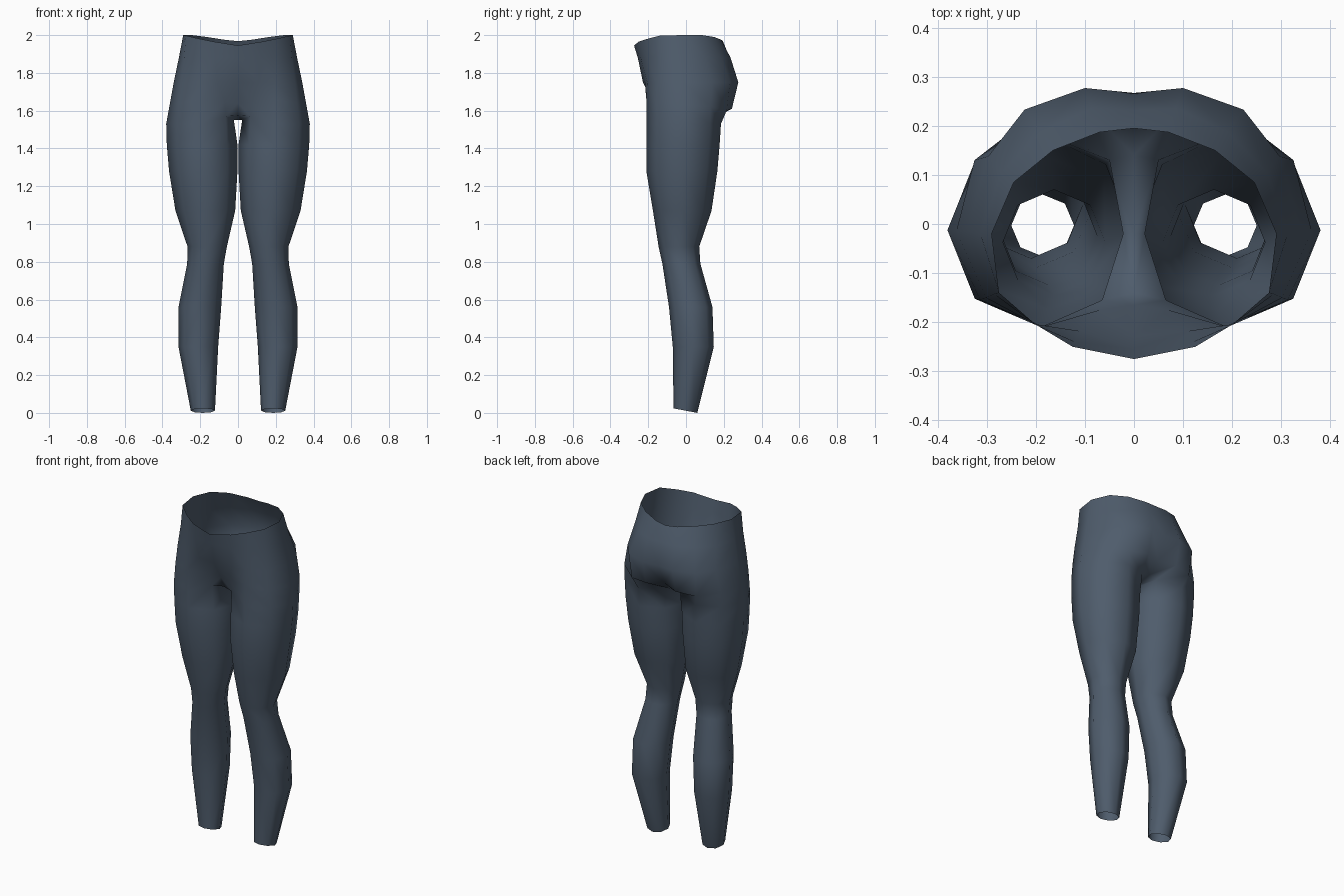
import bpy, bmesh, math

if "Cube" in bpy.data.objects:
    bpy.data.objects.remove(bpy.data.objects["Cube"])

mat = bpy.data.materials.new("slate blue fabric")
mat.diffuse_color = (0.078, 0.108, 0.150, 1)
mat.use_nodes = True
mat.node_tree.nodes["Principled BSDF"].inputs["Base Color"].default_value = mat.diffuse_color

bm = bmesh.new()


def ring(points):
    return [bm.verts.new(p) for p in points]


def loft(upper, lower, closed=False):
    n = len(upper)
    for i in range(n if closed else n - 1):
        j = (i + 1) % n
        bm.faces.new((upper[i], lower[i], lower[j], upper[j]))


def octagon(z, cx, hw, front, back, tilt=0.0):
    cy, hy = (front + back) / 2, (back - front) / 2
    pts = []
    for i in range(8):
        a = math.radians(-135 + 45 * i)
        pts.append((cx + hw * math.cos(a), cy + hy * math.sin(a), z - tilt * math.sin(a)))
    return pts


# Half hip rings, front centre -> outer side -> back centre
waist = ring([(0, -.275, 1.945), (.125, -.25, 1.965), (.20, -.205, 1.98), (.275, -.14, 1.997),
              (.29, -.02, 2.0), (.245, .085, 2.0), (.165, .15, 1.99), (.07, .187, 1.975), (0, .195, 1.968)])
hip = ring([(x, y, 1.88) for x, y in
            [(0, -.255), (.12, -.24), (.20, -.205), (.285, -.143), (.313, -.02),
             (.27, .105), (.19, .188), (.085, .236), (0, .232)]])
seat = ring([(x, y, 1.75) for x, y in
             [(0, -.228), (.11, -.218), (.195, -.205), (.302, -.15), (.34, -.015),
              (.297, .138), (.223, .233), (.1, .277), (0, .267)]])
groin = ring([(0, -.165, 1.64), (.07, -.175, 1.645), (.19, -.21, 1.66), (.313, -.155, 1.64),
              (.362, -.015, 1.63), (.325, .13, 1.62), (.215, .215, 1.60), (.1, .243, 1.61), (0, .205, 1.62)])

# Top of the thigh: octagon whose inner corners meet the gusset
top = octagon(1.53, .19, .19, -.21, .185)
top[0], top[6], top[7] = (.065, -.155, 1.57), (.05, .13, 1.55), (.022, -.02, 1.55)
thigh = ring(top)
front_c, mid_c, back_c = ring([(0, -.14, 1.575), (0, -.02, 1.55), (0, .14, 1.56)])

loft(waist, hip)
loft(hip, seat)
loft(seat, groin)
loft(groin, [front_c] + thigh[:7] + [back_c])

# Gusset between the legs
bm.faces.new((front_c, mid_c, thigh[7], thigh[0]))
bm.faces.new((mid_c, back_c, thigh[6], thigh[7]))

# Leg rings down to the ankle: z, centre x, half width, front y, back y, tilt
prev = thigh
for spec in [(1.42, .190, .187, -.21, .178),
             (1.28, .184, .181, -.21, .166),
             (1.07, .173, .158, -.175, .135),
             (.88, .163, .104, -.145, .070),
             (.79, .172, .097, -.125, .076),
             (.56, .202, .113, -.09, .140),
             (.35, .210, .105, -.07, .147),
             (.012, .186, .064, -.066, .060, .012)]:
    cur = ring(octagon(*spec))
    loft(prev, cur, closed=True)
    prev = cur

for f in bm.faces:
    f.smooth = True
mesh = bpy.data.meshes.new("leggings")
bm.to_mesh(mesh)
bm.free()
mesh.materials.append(mat)
obj = bpy.data.objects.new("leggings", mesh)
bpy.context.collection.objects.link(obj)

# Mirror to the other leg
mod = obj.modifiers.new("mirror", 'MIRROR')
mod.use_axis = (True, False, False)
mod.merge_threshold = 0.001
